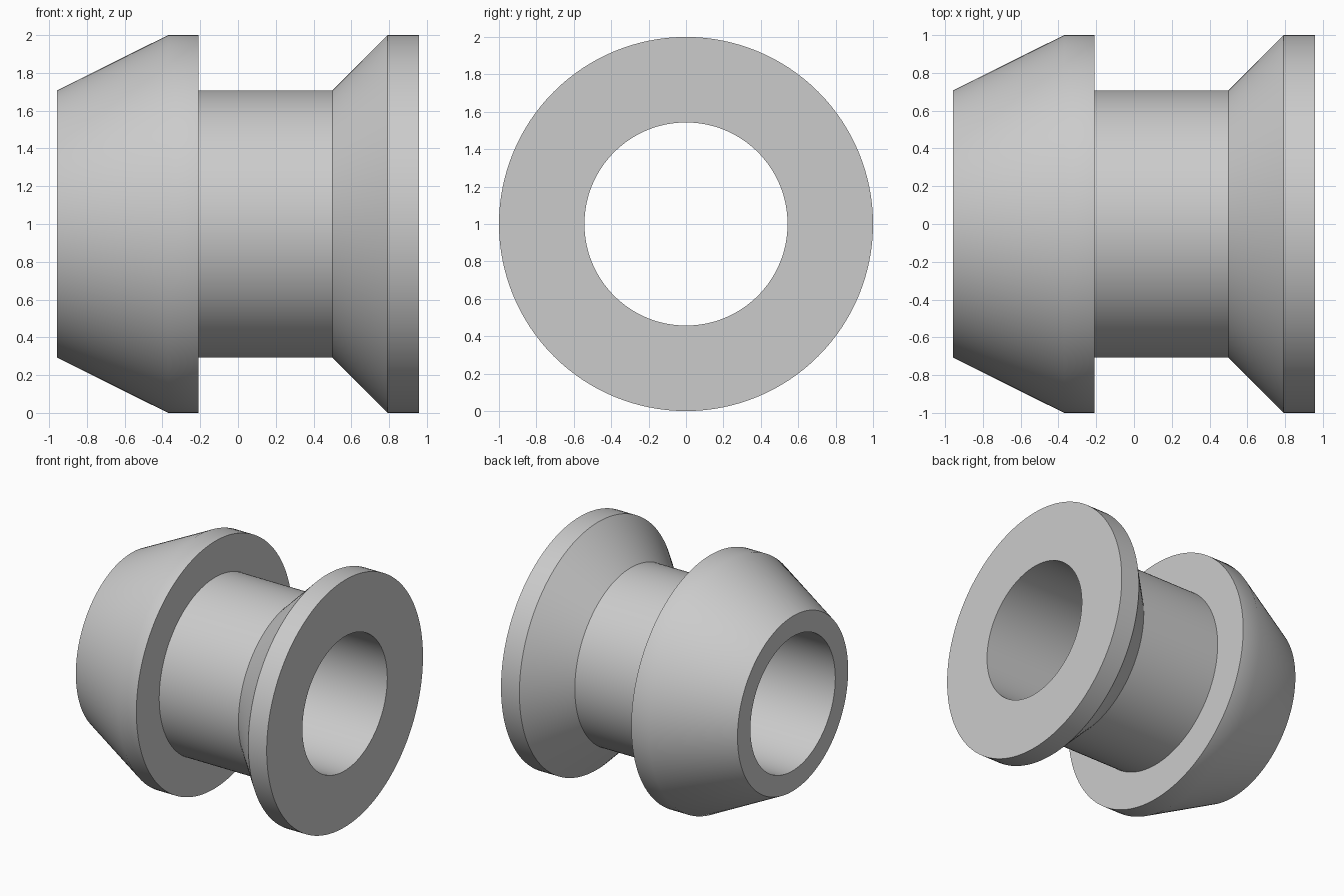
import bpy, bmesh, math
from mathutils import Matrix, Vector

cube = bpy.data.objects.get("Cube")
if cube:
    bpy.data.objects.remove(cube, do_unlink=True)

SEGMENTS = 128
BORE = 0.543
NECK = 0.708

# Single flat grey
grey = bpy.data.materials.new("plain_grey")
grey.use_nodes = True
colour = (0.6, 0.6, 0.6, 1)
grey.diffuse_color = colour
grey.node_tree.nodes["Principled BSDF"].inputs["Base Color"].default_value = colour

# Closed (x, radius) section: tapered head, neck, flared flange, bore
profile = [
    (-0.957, BORE), (-0.957, NECK),
    (-0.37, 1), (-0.21, 1),
    (-0.21, NECK), (0.5, NECK),
    (0.792, 1), (0.957, 1),
    (0.957, BORE),
]


def lathe(name, section, height):
    """Revolve a closed section about the x axis."""
    bm = bmesh.new()
    rings = []
    for i in range(SEGMENTS):
        turn = Matrix.Rotation(math.tau * i / SEGMENTS, 3, 'X')
        rings.append([bm.verts.new(turn @ Vector((x, 0, r))) for x, r in section])
    count = len(section)
    for i, ring in enumerate(rings):
        following = rings[(i + 1) % SEGMENTS]
        for j in range(count):
            k = (j + 1) % count
            bm.faces.new((ring[j], ring[k], following[k], following[j]))
    bmesh.ops.recalc_face_normals(bm, faces=bm.faces)
    mesh = bpy.data.meshes.new(name)
    bm.to_mesh(mesh)
    bm.free()
    mesh.materials.append(grey)
    obj = bpy.data.objects.new(name, mesh)
    obj.location.z = height
    bpy.context.collection.objects.link(obj)
    return obj


grommet = lathe("grommet_bushing", profile, 1)

# Smooth round walls, sharp rims
bpy.ops.object.select_all(action='DESELECT')
grommet.select_set(True)
bpy.context.view_layer.objects.active = grommet
bpy.ops.object.shade_smooth_by_angle(angle=math.radians(30))
